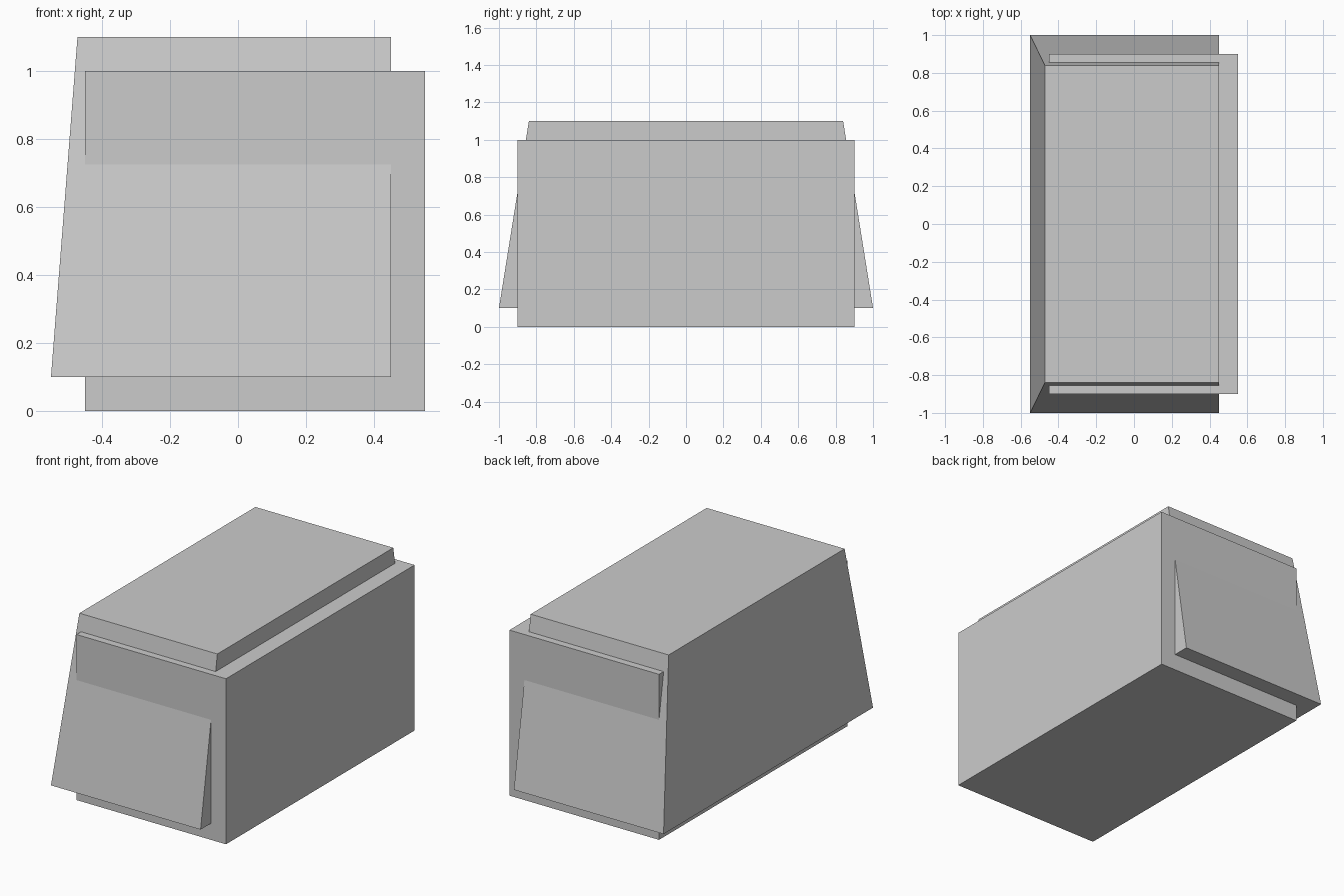
import bpy

if "Cube" in bpy.data.objects:
    bpy.data.objects.remove(bpy.data.objects["Cube"])


def tapered_box(name, bottom, top, z0, z1):
    """Box whose bottom and top rectangles are (x_min, x_max, half_depth)."""
    verts = []
    for (x0, x1, d), z in ((bottom, z0), (top, z1)):
        verts += [(x0, -d, z), (x1, -d, z), (x1, d, z), (x0, d, z)]
    faces = [(3, 2, 1, 0), (4, 5, 6, 7)]
    faces += [(i, (i + 1) % 4, (i + 1) % 4 + 4, i + 4) for i in range(4)]
    mesh = bpy.data.meshes.new(name)
    mesh.from_pydata(verts, [], faces)
    obj = bpy.data.objects.new(name, mesh)
    bpy.context.collection.objects.link(obj)
    return obj


# Straight inner block
tapered_box("inner_block", (-0.45, 0.55, 0.9), (-0.45, 0.55, 0.9), 0.0, 1.0)

# Flared cover: slopes on the left and both ends, upright on the right
tapered_box("flared_cover", (-0.55, 0.45, 1.0), (-0.472, 0.45, 0.84), 0.1, 1.1)
